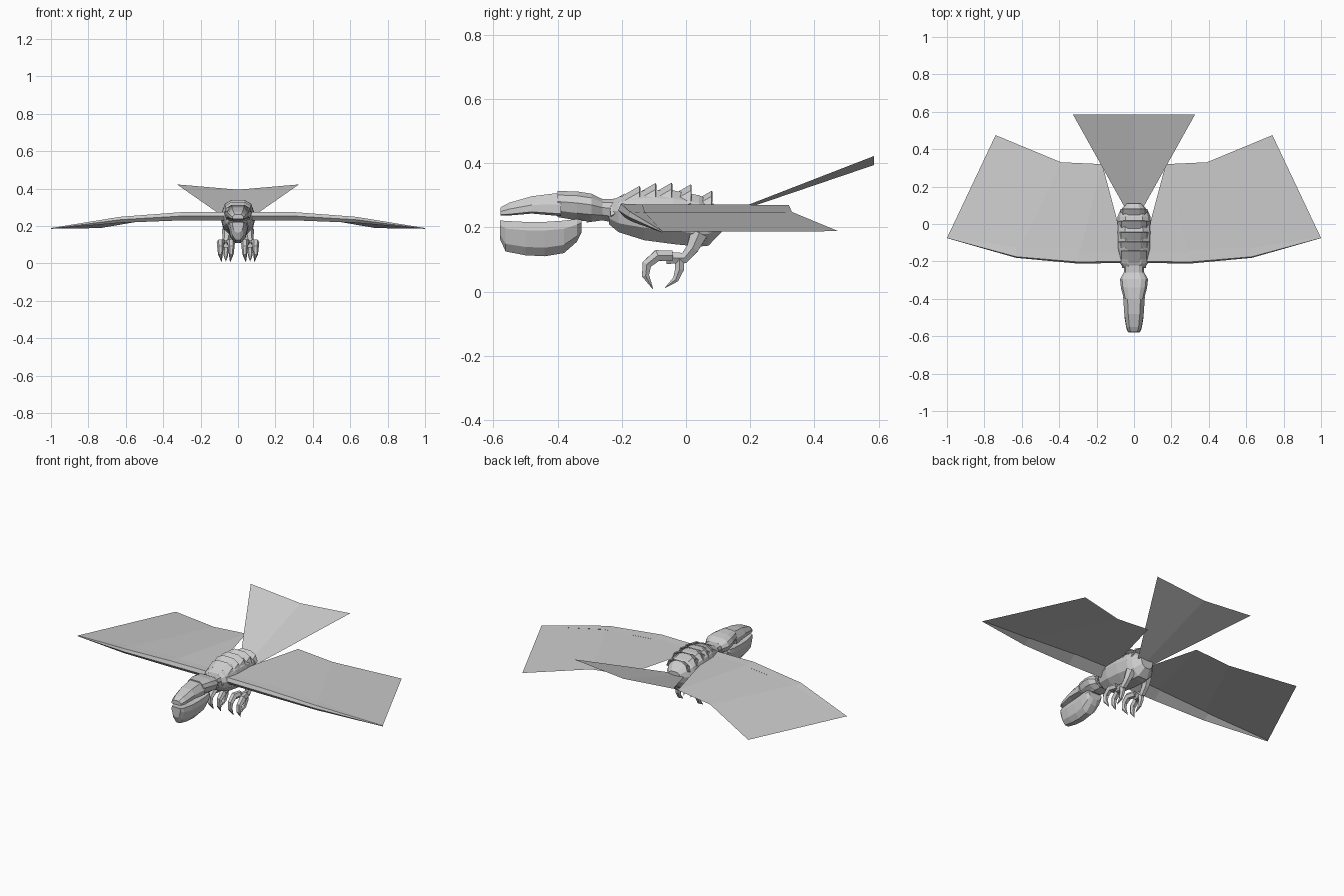
import bpy
import bmesh
from math import cos, sin, pi
from mathutils import Vector

cube = bpy.data.objects.get("Cube")
if cube:
    bpy.data.objects.remove(cube, do_unlink=True)


def finish(name, bm, mirror=False, solid=True):
    if solid:
        bmesh.ops.recalc_face_normals(bm, faces=bm.faces)
    mesh = bpy.data.meshes.new(name)
    bm.to_mesh(mesh)
    bm.free()
    ob = bpy.data.objects.new(name, mesh)
    bpy.context.collection.objects.link(ob)
    if mirror:
        ob.modifiers.new("Mirror", "MIRROR").use_clip = False
    return ob


def skin(bm, rings, closed=True):
    """Bridge rows of points with quads, capping closed rings."""
    rows = [[bm.verts.new(p) for p in ring] for ring in rings]
    n = len(rows[0])
    for a, b in zip(rows, rows[1:]):
        for i in range(n if closed else n - 1):
            j = (i + 1) % n
            bm.faces.new((a[i], a[j], b[j], b[i]))
    if closed:
        bm.faces.new(rows[0])
        bm.faces.new(rows[-1])


def loft(name, stations, section):
    """Stations are (y, bottom, top, half width); section is a right-hand outline."""
    outline = section + [(-u, v) for u, v in reversed(section)]
    bm = bmesh.new()
    skin(bm, [[(u * w, y, lo + v * (hi - lo)) for u, v in outline]
              for y, lo, hi, w in stations])
    return finish(name, bm)


def limb(name, path, sides=6):
    """Tapered tube along (x, y, z, radius) points, mirrored to both sides."""
    pts = [Vector(p[:3]) for p in path]
    rings = []
    for i, p in enumerate(pts):
        t = (pts[min(i + 1, len(pts) - 1)] - pts[max(i - 1, 0)]).normalized()
        side = Vector((1, 0, 0))
        side = (side - t * side.dot(t)).normalized()
        up = t.cross(side)
        r = path[i][3]
        rings.append([p + r * (side * cos(2 * pi * k / sides) + up * sin(2 * pi * k / sides))
                      for k in range(sides)])
    bm = bmesh.new()
    skin(bm, rings)
    return finish(name, bm, mirror=True)


ROUND = [(0.4, 0), (0.85, 0.25), (1, 0.6), (0.85, 0.85), (0.5, 1)]
BOX = [(0.6, 0), (1, 0.1), (1, 0.5), (0.6, 1)]
POUCH = [(0.3, 0), (0.75, 0.25), (1, 0.75), (0.9, 1)]

# Torso, neck and head
loft("body", [(-0.24, 0.21, 0.28, 0.05), (-0.21, 0.185, 0.295, 0.075),
              (-0.13, 0.16, 0.315, 0.092), (-0.04, 0.148, 0.315, 0.095),
              (0.04, 0.14, 0.3, 0.088), (0.07, 0.143, 0.285, 0.075),
              (0.11, 0.185, 0.255, 0.04)], ROUND)
loft("neck", [(-0.31, 0.215, 0.305, 0.066), (-0.26, 0.222, 0.288, 0.052),
              (-0.2, 0.21, 0.29, 0.056)], ROUND)
loft("head", [(-0.4, 0.232, 0.313, 0.054), (-0.34, 0.222, 0.312, 0.07),
              (-0.295, 0.218, 0.305, 0.075), (-0.26, 0.222, 0.288, 0.055)], ROUND)
loft("upper_beak", [(-0.578, 0.237, 0.262, 0.03), (-0.55, 0.237, 0.277, 0.041),
                    (-0.48, 0.243, 0.297, 0.052), (-0.39, 0.235, 0.308, 0.058)], BOX)
loft("lower_beak", [(-0.58, 0.165, 0.222, 0.03), (-0.562, 0.125, 0.22, 0.04),
                    (-0.5, 0.113, 0.217, 0.051), (-0.44, 0.11, 0.217, 0.054),
                    (-0.38, 0.12, 0.221, 0.056), (-0.34, 0.155, 0.226, 0.054),
                    (-0.325, 0.185, 0.224, 0.045)], POUCH)

# Overlapping back plates that lean towards the tail
arch = [(-0.085, -0.06), (-0.07, -0.02), (-0.035, 0), (0.035, 0), (0.07, -0.02), (0.085, -0.06)]
plates = [(-0.235, 0.28, 0.75), (-0.19, 0.303, 0.95), (-0.14, 0.312, 1), (-0.09, 0.313, 1),
          (-0.03, 0.308, 0.97), (0.035, 0.288, 0.85)]
for n, (y, z, s) in enumerate(plates):
    bm = bmesh.new()
    skin(bm, [[(x * s, y + d, z + h * s + rise) for x, h in arch]
              for d, rise in ((0, 0), (0.045, 0.026))], closed=False)
    plate = finish(f"back_plate_{n + 1}", bm)
    plate.modifiers.new("Thickness", "SOLIDIFY").thickness = 0.006

# Wing membranes: front edge to rear edge at each rib
ribs = [((0.06, -0.2, 0.272), (0.09, 0.02, 0.27)),
        ((0.3, -0.203, 0.272), (0.17, 0.32, 0.27)),
        ((0.63, -0.175, 0.247), (0.39, 0.33, 0.248)),
        ((1.0, -0.075, 0.187), (0.74, 0.475, 0.188))]
bm = bmesh.new()
skin(bm, ribs, closed=False)
finish("wing_membranes", bm, mirror=True, solid=False)

# Tapered arm along the front edge of each wing
bm = bmesh.new()
rings = []
for (front, _), depth in zip(ribs, (0.042, 0.042, 0.03, 0.003)):
    x, y, z = front
    rings.append([(x, y, z + 0.002), (x, y - depth * 0.2, z - depth * 0.45),
                  (x, y + depth * 0.3, z - depth), (x, y + depth * 1.6, z - 0.001)])
skin(bm, rings)
finish("wing_arms", bm, mirror=True)

# Shallow V-shaped tail fan
bm = bmesh.new()
apex, left, middle, right = [bm.verts.new(p) for p in (
    (0, 0, 0.195), (0.326, 0.585, 0.422), (0, 0.585, 0.394), (-0.326, 0.585, 0.422))]
bm.faces.new((apex, left, middle))
bm.faces.new((apex, middle, right))
finish("tail_fan", bm, solid=False)

# Legs and curved talons
limb("legs", [(0.055, 0.04, 0.18, 0.03), (0.062, 0.02, 0.135, 0.022),
              (0.065, -0.005, 0.105, 0.019), (0.065, -0.06, 0.105, 0.022)])
for name, x, out in (("inner_talons", 0.048, -0.012), ("outer_talons", 0.082, 0.012)):
    limb(name, [(x, -0.045, 0.112, 0.019), (x + out, -0.09, 0.112, 0.02),
                (x + out, -0.122, 0.085, 0.017), (x + out, -0.126, 0.05, 0.013),
                (x + out / 2, -0.103, 0.008, 0.001)])
limb("rear_talons", [(0.065, -0.02, 0.11, 0.018), (0.065, -0.02, 0.07, 0.016),
                     (0.065, -0.032, 0.038, 0.011), (0.065, -0.065, 0.012, 0.001)])
